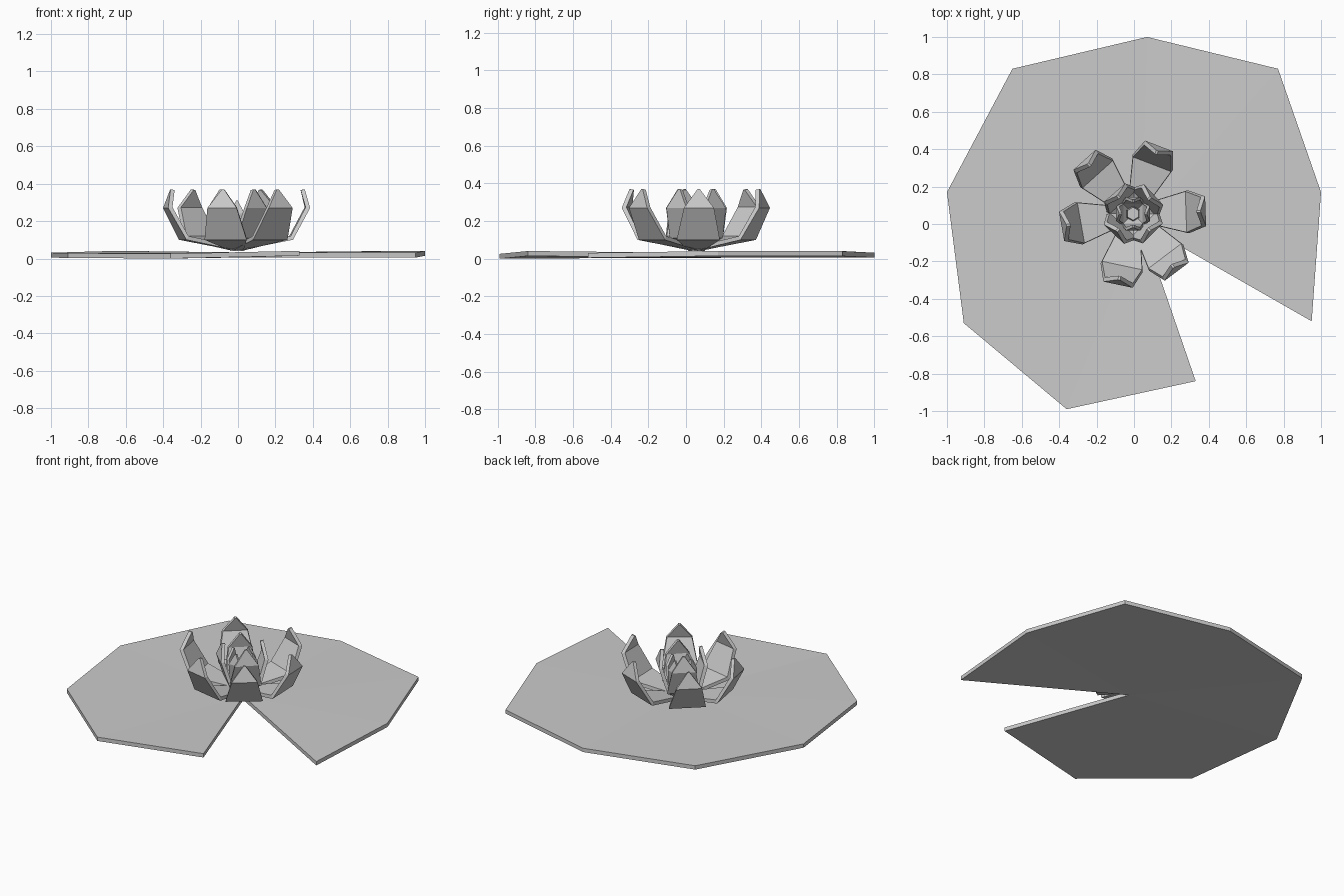
import bpy, bmesh
from math import cos, sin, radians
from mathutils import Vector

if "Cube" in bpy.data.objects:
    bpy.data.objects.remove(bpy.data.objects["Cube"])

CENTRE = Vector((-0.005, 0.055, 0))


def finish(bm, name):
    bmesh.ops.recalc_face_normals(bm, faces=bm.faces[:])
    me = bpy.data.meshes.new(name)
    bm.to_mesh(me)
    bm.free()
    ob = bpy.data.objects.new(name, me)
    bpy.context.collection.objects.link(ob)
    return ob


# Notched lily pad: a gently wavy fan around the notch tip (x, y, underside z)
rim = [(0.95, -0.52, 0.005), (1.0, 0.17, 0.015), (0.77, 0.83, 0.014),
       (0.07, 1.0, 0.006), (-0.65, 0.83, 0.015), (-1.0, 0.17, 0.005),
       (-0.91, -0.53, 0.003), (-0.36, -0.99, 0.0), (0.33, -0.84, 0.015)]
bm = bmesh.new()
layers = []
for dz in (0, 0.026):
    layers.append([bm.verts.new((x, y, z + dz))
                   for x, y, z in [(0.04, 0.0, 0.006)] + rim])
low, top = layers
n = len(low)
for i in range(1, n - 1):
    bm.faces.new((top[0], top[i], top[i + 1]))
    bm.faces.new((low[0], low[i + 1], low[i]))
for i in range(n):
    j = (i + 1) % n
    bm.faces.new((low[i], low[j], top[j], top[i]))
finish(bm, "lily_pad")


# Petal: cross rows of (outer radius, z, half width), with a matching inner skin
def petal(name, rows, offsets, angle):
    a = radians(angle)
    out, side = Vector((cos(a), sin(a), 0)), Vector((-sin(a), cos(a), 0))
    bm = bmesh.new()
    rings = []
    for (r, z, w), (dr, dz) in zip(rows, offsets):
        o = CENTRE + out * r + Vector((0, 0, z))
        i = CENTRE + out * (r + dr) + Vector((0, 0, z + dz))
        rings.append([bm.verts.new(p) for p in
                      (o - side * w, o + side * w, i + side * w * 0.95, i - side * w * 0.95)])
    for r0, r1 in zip(rings, rings[1:]):
        for k in range(4):
            m = (k + 1) % 4
            bm.faces.new((r0[k], r0[m], r1[m], r1[k]))
    bm.faces.new(rings[0][::-1])
    bm.faces.new(rings[-1])
    finish(bm, name)


# Outer ring of open petals
outer = [(0.02, 0.045, 0.04), (0.295, 0.10, 0.115), (0.388, 0.27, 0.08), (0.362, 0.37, 0.006)]
outer_in = [(0, 0.022), (-0.012, 0.02), (-0.024, 0.004), (-0.022, -0.004)]
for k, ang in enumerate((2, 69, 132, 190, 258, 307)):
    petal(f"outer_petal_{k + 1}", outer, outer_in, ang)

# Middle ring of upright petals on the diagonals
middle = [(0.01, 0.05, 0.035), (0.10, 0.11, 0.10), (0.15, 0.27, 0.075), (0.13, 0.37, 0.006)]
middle_in = [(0, 0.022), (-0.018, 0.015), (-0.023, 0.003), (-0.021, -0.004)]
for k, ang in enumerate((43, 131, 227, 315)):
    petal(f"middle_petal_{k + 1}", middle, middle_in, ang)

# Small inner petals between them
inner = [(0.01, 0.06, 0.02), (0.065, 0.12, 0.055), (0.09, 0.24, 0.04), (0.075, 0.31, 0.004)]
inner_in = [(0, 0.015), (-0.014, 0.01), (-0.017, 0.002), (-0.015, -0.003)]
for k in range(4):
    petal(f"inner_petal_{k + 1}", inner, inner_in, k * 90)

# Six-sided flower heart
bm = bmesh.new()
bmesh.ops.create_cone(bm, cap_ends=True, segments=6, radius1=0.045, radius2=0.035, depth=0.15)
bmesh.ops.translate(bm, vec=CENTRE + Vector((0, 0, 0.115)), verts=bm.verts[:])
finish(bm, "flower_heart")
